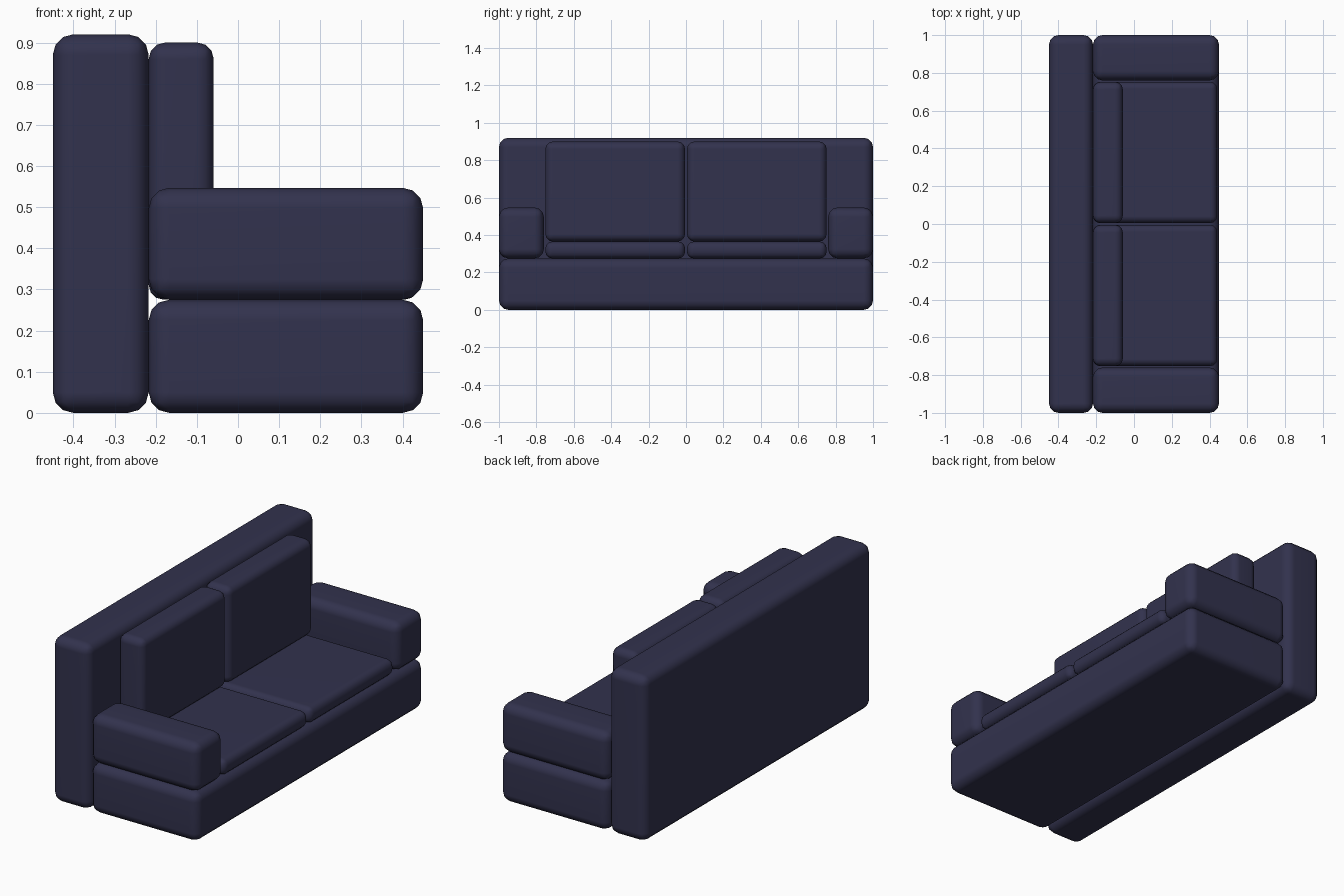
import bpy

if "Cube" in bpy.data.objects:
    bpy.data.objects.remove(bpy.data.objects["Cube"])

fabric = bpy.data.materials.new("dark navy fabric")
fabric.diffuse_color = (0.032, 0.032, 0.075, 1.0)
fabric.use_nodes = True
fabric.node_tree.nodes["Principled BSDF"].inputs["Base Color"].default_value = fabric.diffuse_color


def cushion(name, x, y, z, radius):
    """Rounded, smooth-shaded box spanning the given (min, max) ranges."""
    spans = (x, y, z)
    bpy.ops.mesh.primitive_cube_add(size=1, location=[(a + b) / 2 for a, b in spans])
    ob = bpy.context.object
    ob.name = name
    ob.scale = [b - a for a, b in spans]
    bpy.ops.object.transform_apply(location=False, rotation=False, scale=True)
    ob.data.materials.append(fabric)
    bevel = ob.modifiers.new("rounding", 'BEVEL')
    bevel.width = radius
    bevel.segments = 3
    bevel.limit_method = 'NONE'
    bpy.ops.object.modifier_apply(modifier=bevel.name)
    bpy.ops.object.shade_smooth()
    # keep the large panels flat while the rounded edges stay smooth
    normals = ob.modifiers.new("flat panels", 'WEIGHTED_NORMAL')
    bpy.ops.object.modifier_apply(modifier=normals.name)
    return ob


# Full-width backrest and base
cushion("backrest", (-0.45, -0.217), (-1, 1), (0, 0.92), 0.05)
cushion("base", (-0.217, 0.45), (-1, 1), (0, 0.275), 0.05)

# Arms, seat cushions and back cushions, one set per side
for side, s in (("left", -1), ("right", 1)):
    arm_y = sorted((s * 0.76, s * 1.0))
    pad_y = sorted((s * 0.005, s * 0.752))
    cushion(side + "_arm", (-0.217, 0.45), arm_y, (0.275, 0.547), 0.05)
    cushion(side + "_seat_cushion", (-0.217, 0.44), pad_y, (0.275, 0.365), 0.036)
    cushion(side + "_back_cushion", (-0.217, -0.059), pad_y, (0.365, 0.90), 0.04)
